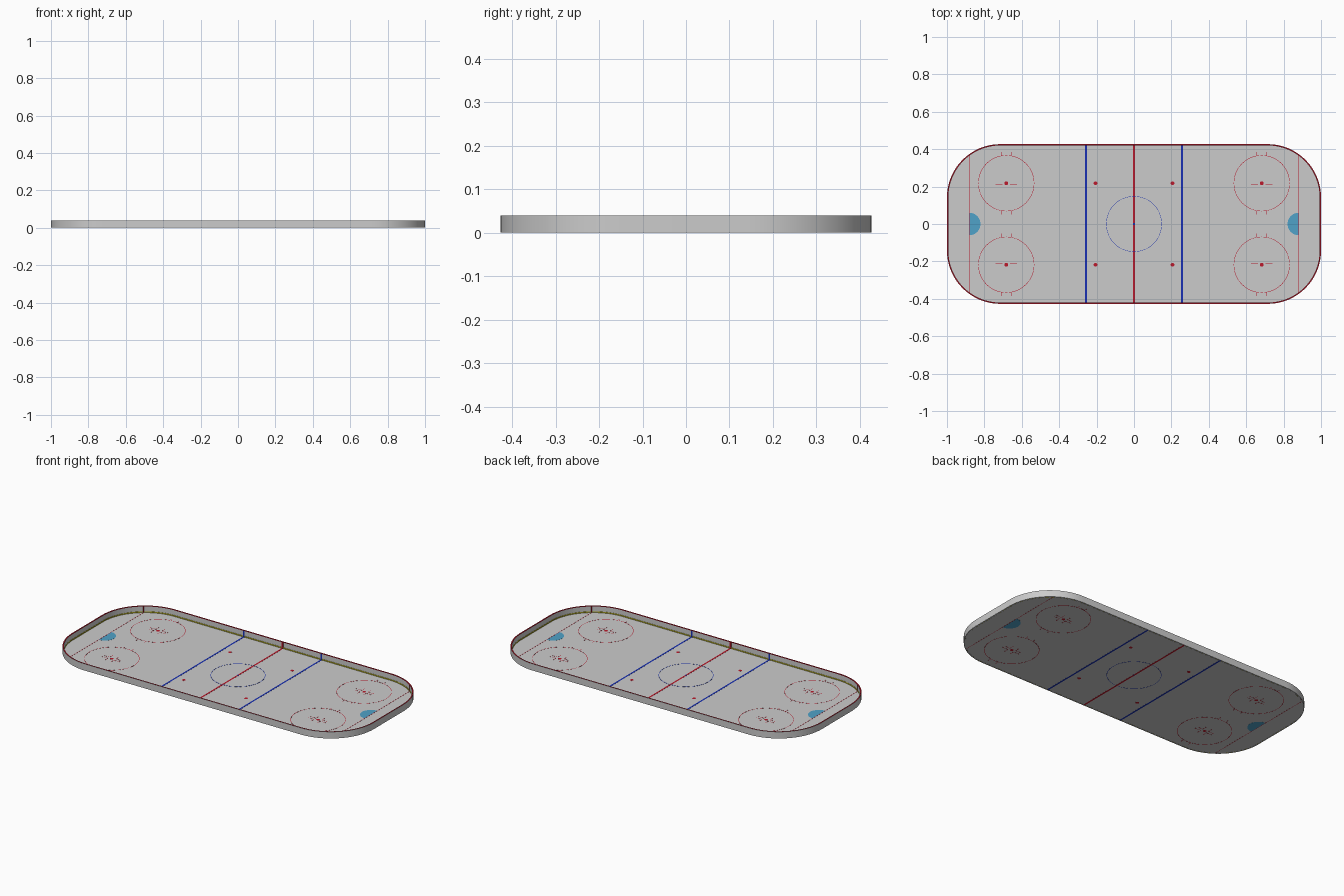
import bpy, bmesh, math
from math import sin, cos, pi, sqrt

if "Cube" in bpy.data.objects:
    bpy.data.objects.remove(bpy.data.objects["Cube"])

HX, HY, R, H = 1.0, 0.427, 0.285, 0.04     # half length, half width, corner radius, board height
WALL = 0.006
FLOOR, TOP = 0.0004, 0.0008                # ice level, paint level
THIN = 0.0022


def material(name, rgb):
    m = bpy.data.materials.new(name)
    m.diffuse_color = (*rgb, 1)
    m.use_nodes = True
    m.node_tree.nodes["Principled BSDF"].inputs["Base Color"].default_value = m.diffuse_color
    return m


RED = material("red_paint", (0.5, 0.01, 0.025))
BLUE = material("blue_paint", (0.01, 0.03, 0.45))
CREASE = material("crease_blue", (0.08, 0.36, 0.58))
YELLOW = material("kick_yellow", (0.5, 0.45, 0.02))


def finish(name, bm, mat=None, smooth=False, recalc=True):
    if recalc:
        bmesh.ops.recalc_face_normals(bm, faces=bm.faces)
    me = bpy.data.meshes.new(name)
    bm.to_mesh(me)
    bm.free()
    ob = bpy.data.objects.new(name, me)
    bpy.context.collection.objects.link(ob)
    if mat:
        me.materials.append(mat)
    if smooth:
        bpy.ops.object.select_all(action='DESELECT')
        ob.select_set(True)
        bpy.context.view_layer.objects.active = ob
        bpy.ops.object.shade_smooth_by_angle(angle=math.radians(30))
    return ob


def outline(off, n=16):
    """Rounded rectangle, inset by off, counter-clockwise."""
    r, pts = R - off, []
    for k, (sx, sy) in enumerate([(1, 1), (-1, 1), (-1, -1), (1, -1)]):
        for i in range(n + 1):
            a = (k + i / n) * pi / 2
            pts.append((sx * (HX - R) + r * cos(a), sy * (HY - R) + r * sin(a)))
    return pts


def sweep(bm, loops, close=False):
    """Join successive closed loops of 3D points with quads."""
    rows = [[bm.verts.new(p) for p in lp] for lp in loops]
    if close:
        rows.append(rows[0])
    for a, b in zip(rows, rows[1:]):
        for i in range(len(a)):
            j = (i + 1) % len(a)
            bm.faces.new((a[i], a[j], b[j], b[i]))
    return rows


def band(name, profile, mat=None):
    """Profile of (inset, height) carried round the rink."""
    bm = bmesh.new()
    sweep(bm, [[(x, y, z) for x, y in outline(o)] for o, z in profile])
    # profiles run up the outside and down the inside, so faces point outwards
    return finish(name, bm, mat, True, recalc=False)


def box(bm, x0, x1, y0, y1, z0=0.0, z1=TOP):
    prism(bm, [(x0, y0), (x1, y0), (x1, y1), (x0, y1)], z0, z1)


def prism(bm, pts, z0=0.0, z1=TOP):
    a, b = sweep(bm, [[(x, y, z) for x, y in pts] for z in (z0, z1)])
    bm.faces.new(a)
    bm.faces.new(b)


def arc(cx, cy, r, a0=0, a1=2 * pi, n=48, end=False):
    return [(cx + r * cos(a0 + (a1 - a0) * i / n), cy + r * sin(a0 + (a1 - a0) * i / n))
            for i in range(n + (1 if end else 0))]


def circle_line(bm, cx, cy, r, w=THIN, z1=TOP):
    o, i = arc(cx, cy, r), arc(cx, cy, r - w)
    sweep(bm, [[(x, y, z) for x, y in p] for p, z in ((o, 0), (o, z1), (i, z1), (i, 0))], close=True)


# Ice sheet
bm = bmesh.new()
bm.faces.new([bm.verts.new((x, y, FLOOR)) for x, y in outline(0.001)])
finish("ice", bm, recalc=False)

# Boards, top cap and kick plate
band("boards", [(0, 0), (0, H), (WALL, H - 0.0003), (WALL, 0)])
band("top_cap", [(0, H), (WALL + 0.001, H), (WALL + 0.001, H - 0.003), (WALL, H - 0.003)], RED)
band("kick_plate", [(WALL, 0.0075), (WALL + 0.001, 0.007), (WALL + 0.001, 0)], YELLOW)

# Cross lines with their stripes up the boards
YI = HY - WALL


def cross_line(name, x, w, mat, yi=YI, depth=0.0018, z1=TOP):
    bm = bmesh.new()
    box(bm, x - w / 2, x + w / 2, -yi, yi, 0, z1)
    for s in (-1, 1):
        a, b = sorted((s * (yi + 0.001), s * (yi - depth)))
        box(bm, x - w / 2, x + w / 2, a, b, 0, H - 0.002)
    finish(name, bm, mat)


cross_line("centre_line", 0, 0.01, RED)
for s, side in ((-1, "left"), (1, "right")):
    cross_line("blue_line_" + side, s * 0.257, 0.01, BLUE)
    gx = 0.881
    gy = HY - R + sqrt((R - WALL) ** 2 - (gx - HX + R) ** 2)
    cross_line("goal_line_" + side, s * gx, THIN, RED, gy, 0.003, TOP + 0.0002)
    # Goal crease
    bm = bmesh.new()
    a0 = pi / 2 if s > 0 else -pi / 2
    prism(bm, arc(s * gx, 0, 0.06, a0, a0 + pi, 24, True))
    finish("goal_crease_" + side, bm, CREASE)

# Centre circle and spot
bm = bmesh.new()
circle_line(bm, 0, 0, 0.149, z1=TOP + 0.0002)
prism(bm, arc(0, 0, 0.006, n=20), 0, TOP + 0.0003)
finish("centre_circle", bm, BLUE)

# Face-off circles, spots and hash marks
for sx in (-1, 1):
    for sy in (-1, 1):
        tag = ("left" if sx < 0 else "right") + ("_front" if sy < 0 else "_back")
        bm = bmesh.new()
        prism(bm, arc(sx * 0.206, sy * 0.218, 0.01, n=24))
        finish("neutral_spot_" + tag, bm, RED)

        cx, cy = sx * 0.683, sy * 0.218
        bm = bmesh.new()
        circle_line(bm, cx, cy, 0.15)
        prism(bm, arc(cx, cy, 0.01, n=24))
        for u in (-1, 1):
            for v in (-1, 1):
                xa, xb = sorted((cx + u * 0.02, cx + u * 0.058))
                ym = cy + v * 0.009
                box(bm, xa, xb, ym - THIN / 2, ym + THIN / 2)
                xm = cx + u * 0.02
                ya, yb = sorted((ym, cy + v * 0.038))
                box(bm, xm - THIN / 2, xm + THIN / 2, ya, yb, 0, TOP + 0.0001)
                xm = cx + u * 0.026
                ya, yb = sorted((cy + v * 0.147, cy + v * 0.167))
                box(bm, xm - THIN / 2, xm + THIN / 2, ya, yb, 0, TOP + 0.0001)
        finish("faceoff_circle_" + tag, bm, RED)
